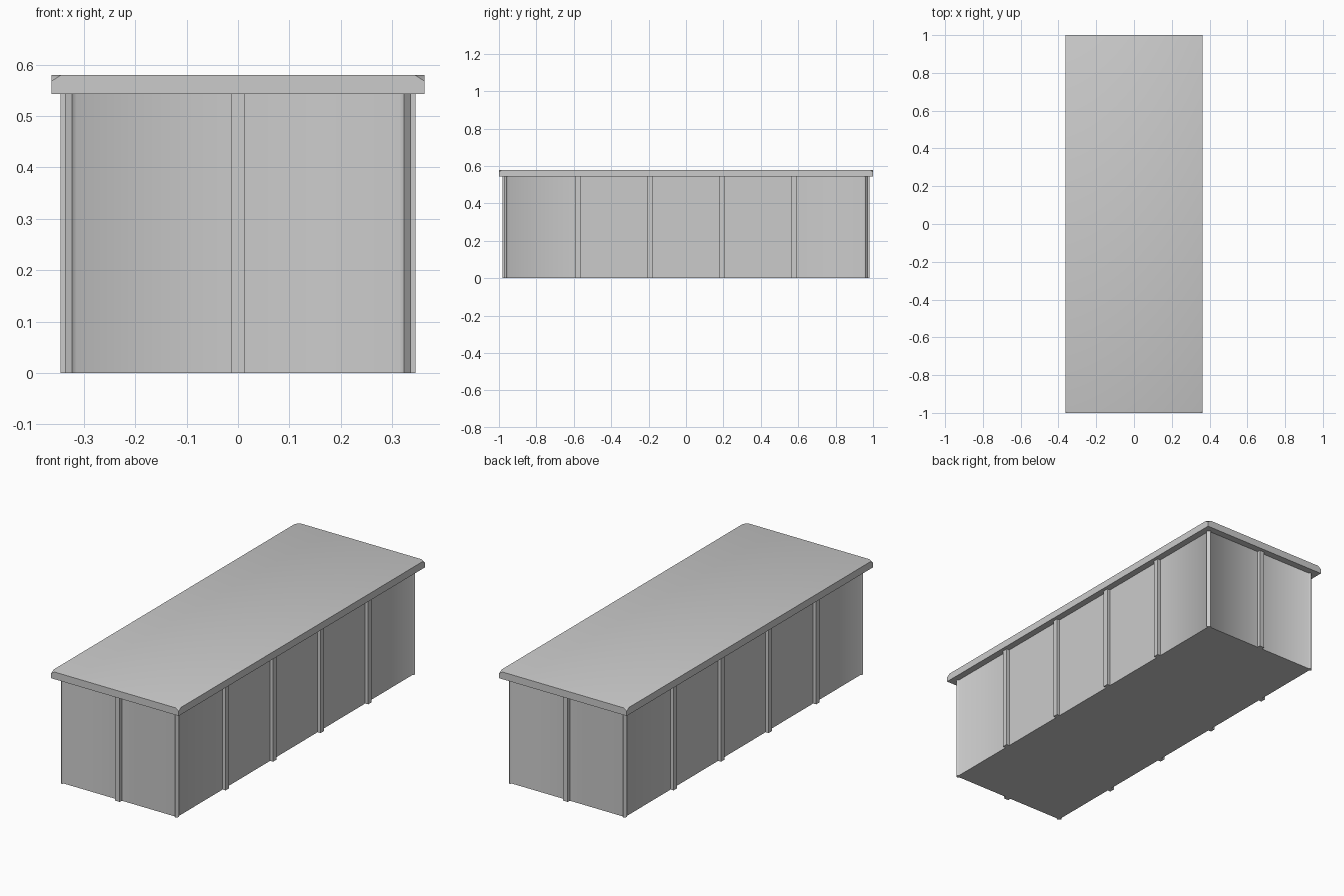
import bpy
import bmesh
from math import cos, sin, pi, radians

if "Cube" in bpy.data.objects:
    bpy.data.objects.remove(bpy.data.objects["Cube"])

HX, HY = 0.328, 0.964        # wall half sizes
RIB_W, RIB_D = 0.014, 0.017  # rib half width and depth
POST, OUT = 0.007, 0.002     # diagonal corner post size and offset
Z_LID, Z_TOP = 0.543, 0.58


def finish(bm, name, angle):
    bmesh.ops.recalc_face_normals(bm, faces=bm.faces)
    mesh = bpy.data.meshes.new(name)
    bm.to_mesh(mesh)
    bm.free()
    mesh.shade_smooth()
    mesh.set_sharp_from_angle(angle=radians(angle))
    obj = bpy.data.objects.new(name, mesh)
    bpy.context.collection.objects.link(obj)
    return obj


def wall_profile(half, dist, ribs):
    """One side as (along, outward) points, ending with its corner post."""
    pts = [(-half + 2 * POST, dist)]
    for r in ribs:
        pts += [(r - RIB_W, dist), (r - RIB_W, dist + RIB_D),
                (r + RIB_W, dist + RIB_D), (r + RIB_W, dist)]
    pts += [(half - 2 * POST, dist),
            (half - POST + OUT, dist + POST + OUT),
            (half + POST + OUT, dist - POST + OUT)]
    return pts


# Ribbed body: outline walked round four sides, then extruded
short_side = wall_profile(HX, HY, [0])
long_side = wall_profile(HY, HX, [-0.579, -0.193, 0.193, 0.579])
bm = bmesh.new()
outline = []
for k in range(4):
    c, s = cos(k * pi / 2), sin(k * pi / 2)
    for a, o in (long_side if k % 2 else short_side):
        outline.append(bm.verts.new((a * c + o * s, a * s - o * c, 0)))
base = bm.faces.new(outline)
ext = bmesh.ops.extrude_face_region(bm, geom=[base], use_keep_orig=True)
for v in ext["geom"]:
    if isinstance(v, bmesh.types.BMVert):
        v.co.z = Z_LID
finish(bm, "ribbed_body", 50)

# Lid slab with its four top corners cut off
LX, LY, CUT, DROP = 0.363, 1.0, 0.019, 0.012
bm = bmesh.new()
for sx in (-1, 1):
    for sy in (-1, 1):
        for dx, dy, z in ((0, 0, Z_LID), (0, 0, Z_TOP - DROP),
                          (CUT, 0, Z_TOP), (0, CUT, Z_TOP)):
            bm.verts.new((sx * (LX - dx), sy * (LY - dy), z))
bmesh.ops.convex_hull(bm, input=bm.verts)
bmesh.ops.dissolve_limit(bm, angle_limit=radians(2), verts=bm.verts, edges=bm.edges)
finish(bm, "lid", 50)
